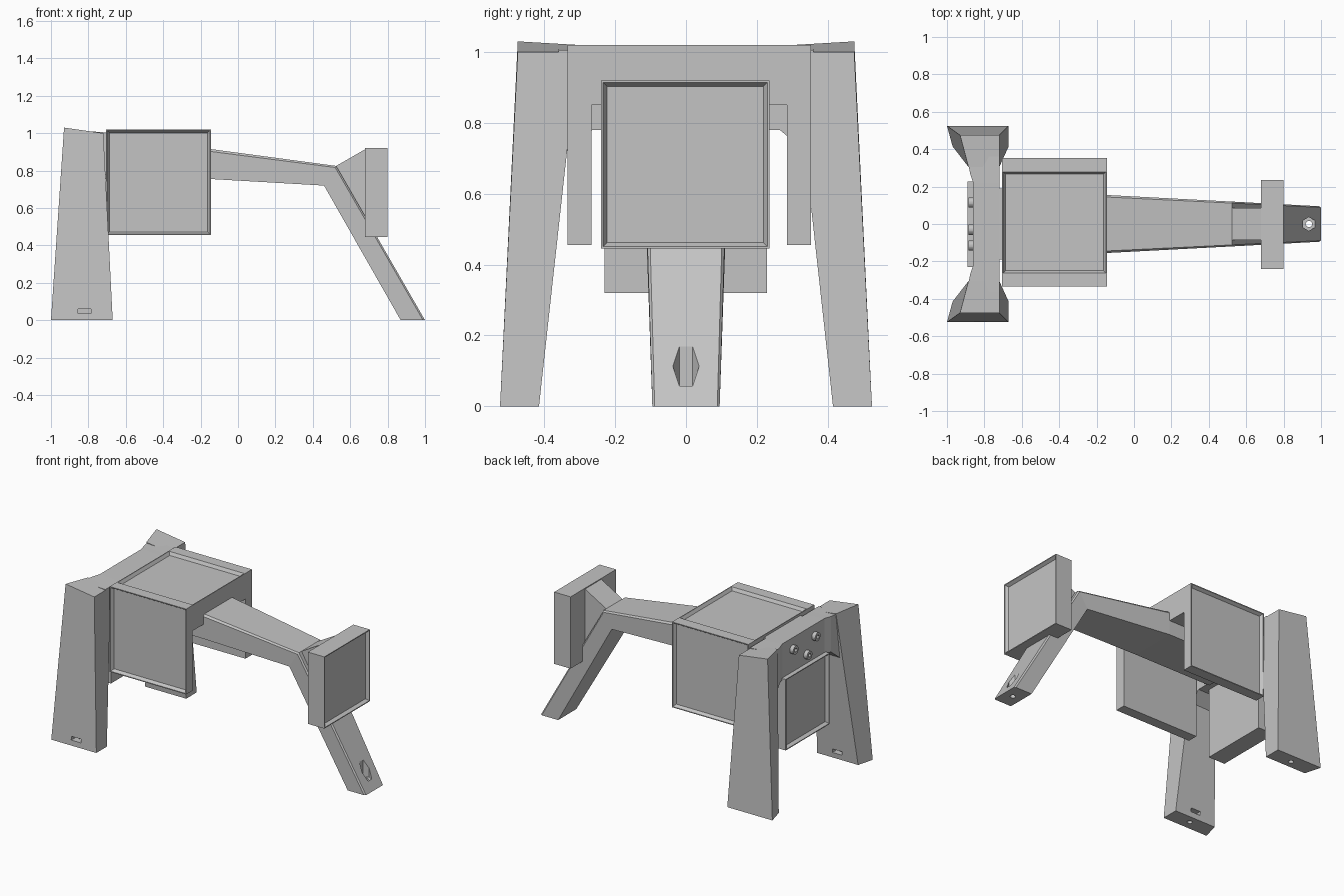
import bpy, bmesh
from mathutils import Vector, Matrix

cube = bpy.data.objects.get("Cube")
if cube:
    bpy.data.objects.remove(cube, do_unlink=True)

grey = bpy.data.materials.new("plain_grey")
grey.use_nodes = True
grey.diffuse_color = (0.55, 0.55, 0.55, 1)
grey.node_tree.nodes["Principled BSDF"].inputs["Base Color"].default_value = grey.diffuse_color


def finish(name, bm):
    bmesh.ops.recalc_face_normals(bm, faces=bm.faces[:])
    mesh = bpy.data.meshes.new(name)
    bm.to_mesh(mesh)
    bm.free()
    mesh.materials.append(grey)
    obj = bpy.data.objects.new(name, mesh)
    bpy.context.collection.objects.link(obj)
    return obj


def loft(name, rings):
    """Skin a list of equal sized closed rings and cap both ends."""
    bm = bmesh.new()
    loops = [[bm.verts.new(p) for p in ring] for ring in rings]
    n = len(rings[0])
    for a, b in zip(loops, loops[1:]):
        for i in range(n):
            j = (i + 1) % n
            bm.faces.new((a[i], a[j], b[j], b[i]))
    bm.faces.new(loops[0])
    bm.faces.new(loops[-1])
    return finish(name, bm)


def box(name, low, high, rim=None):
    """Box between two corners; rim is the direction of a framed, sunken face."""
    low, high = Vector(low), Vector(high)
    bm = bmesh.new()
    bmesh.ops.create_cube(bm, size=1, matrix=Matrix.Translation((low + high) / 2)
                          @ Matrix.Diagonal((*(high - low), 1)))
    if rim:
        bm.normal_update()
        face = [f for f in bm.faces if f.normal.dot(Vector(rim)) > 0.9]
        bmesh.ops.inset_region(bm, faces=face, thickness=0.008)
        bmesh.ops.inset_region(bm, faces=face, thickness=0.017, depth=-0.02)
    return finish(name, bm)


def prism(name, centre, radius, height, sides, axis="Z"):
    bm = bmesh.new()
    turn = Matrix.Rotation(1.5707963, 4, "Y") if axis == "X" else Matrix()
    bmesh.ops.create_cone(bm, cap_ends=True, segments=sides, radius1=radius, radius2=radius,
                          depth=height, matrix=Matrix.Translation(centre) @ turn)
    return finish(name, bm)


def cut(target, *cutters):
    for cutter in cutters:
        cutter.hide_render = True
        mod = target.modifiers.new("cut", "BOOLEAN")
        mod.operation, mod.solver, mod.object = "DIFFERENCE", "EXACT", cutter
        bpy.context.view_layer.objects.active = target
        bpy.ops.object.modifier_apply(modifier=mod.name)
        bpy.data.objects.remove(cutter, do_unlink=True)


# Two splayed rear legs with a nut slot and a bolt hole in each foot
for side, label in ((-1, "right"), (1, "left")):
    foot = [(-1, .525, 0), (-.67, .525, 0), (-.67, .415, 0), (-.97, .415, 0)]
    top = [(-.93, .475, 1.03), (-.72, .475, 1.0), (-.72, .305, 1.0), (-.885, .305, 1.02)]
    leg = loft("rear_leg_" + label, [[(x, side * y, z) for x, y, z in r] for r in (foot, top)])
    slot_y = (-.6, -.35) if side < 0 else (.35, .49)
    cut(leg,
        box("slot_cutter", (-.855, slot_y[0], .035), (-.785, slot_y[1], .06)),
        prism("hole_cutter", (-.82, side * .465, .04), .016, .2, 16))

# Bridge joining the rear legs, narrower in the middle
stations = [(.36, -.895, .70), (.265, -.875, .78), (.22, -.86, .78)]
stations += [(-y, x, z) for y, x, z in reversed(stations)]
loft("bridge", [[(x, y, z), (-.72, y, z), (-.72, y, 1.005), (x, y, 1.015)] for y, x, z in stations])
box("bridge_joint", (-.73, -.19, .78), (-.70, .19, 1.005))

# Screws on the back of the bridge, with hex sockets
for i, (y, z) in enumerate(((.115, .94), (-.115, .94), (-.03, .85))):
    screw = prism(f"screw_{i + 1}", (-.87, y, z), .028, .03, 20, "X")
    cut(screw, prism("socket_cutter", (-.885, y, z), .014, .03, 6, "X"))

# Framed panels: canopy, two sides, rear and head
box("top_panel", (-.705, -.267, .85), (-.145, .285, 1.02), (0, 0, 1))
box("side_panel_right", (-.705, -.335, .455), (-.145, -.267, 1.02), (0, -1, 0))
box("side_panel_left", (-.705, .285, .455), (-.145, .353, 1.02), (0, 1, 0))
box("rear_panel", (-.89, -.23, .32), (-.77, .228, .79), (-1, 0, 0))
box("head_panel", (.68, -.24, .445), (.80, .236, .92), (1, 0, 0))

# Tapering arm that bends down into the front foot, with chamfered upper edges
section = [(-1, 0), (1, 0), (1, .92), (.93, 1), (-.93, 1), (-1, .92)]


def arm_ring(bottom, top, width):
    b, t = Vector((bottom[0], 0, bottom[1])), Vector((top[0], 0, top[1]))
    return [b.lerp(t, v) + Vector((0, u * width, 0)) for u, v in section]


arm = loft("arm_and_front_leg", [
    arm_ring((-.71, .755), (-.71, .915), .155),
    arm_ring((-.145, .755), (-.145, .915), .155),
    arm_ring((.46, .72), (.525, .825), .12),
    arm_ring((.87, 0), (1, 0), .095)])
cut(arm, prism("nut_cutter", (.935, 0, .205), .037, .3, 6),
    prism("bolt_cutter", (.935, 0, .05), .017, .2, 16))

# Wedge shaped neck holding the head panel
neck = [(.50, .80), (.525, .825), (.69, .92), (.69, .50), (.64, .56)]
loft("neck", [[(x, y, z) for x, z in neck] for y in (-.085, .085)])
